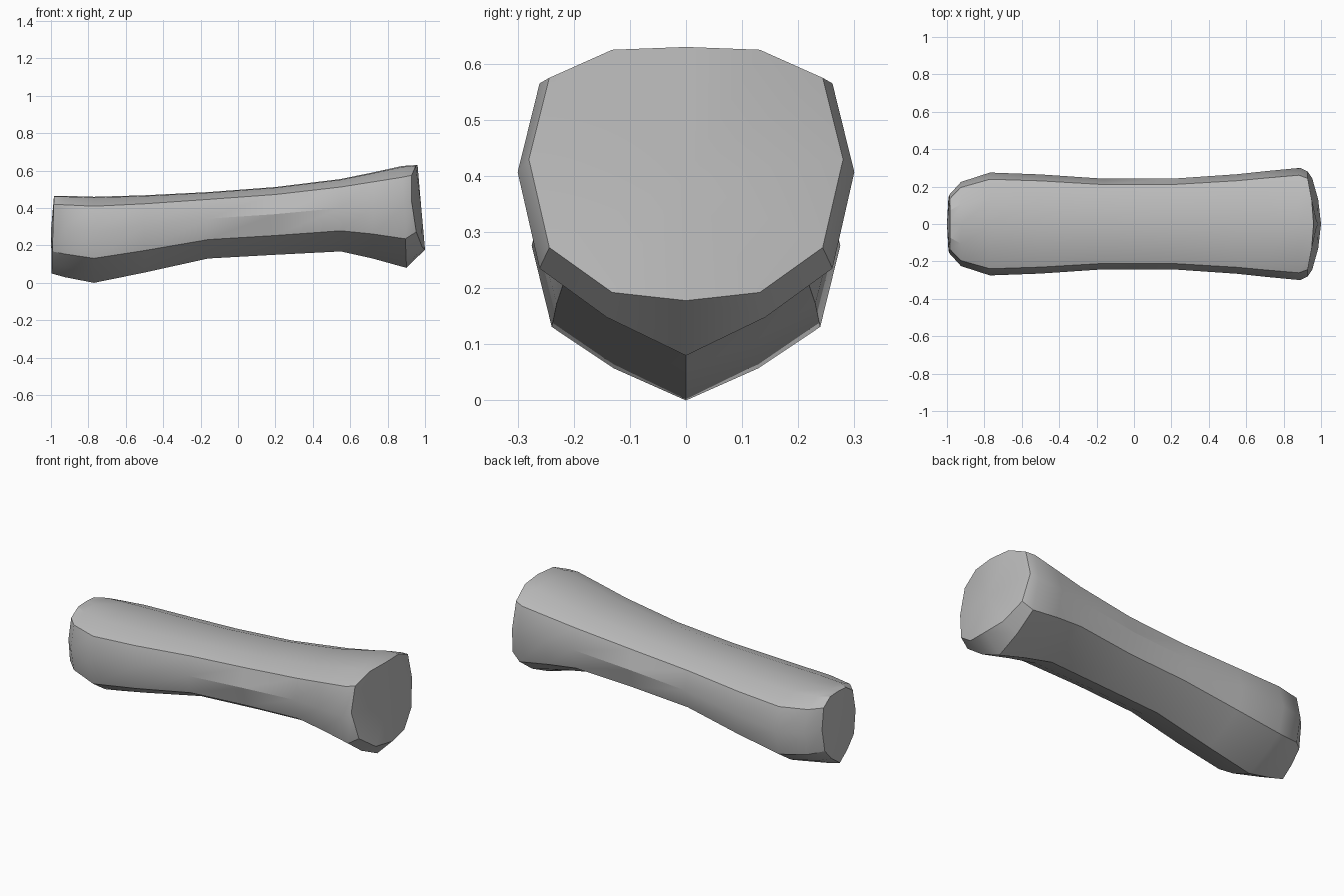
import bpy
import bmesh

if "Cube" in bpy.data.objects:
    bpy.data.objects.remove(bpy.data.objects["Cube"], do_unlink=True)

# Plain grey material
grey = bpy.data.materials.new("plain_grey")
grey.use_nodes = True
colour = (0.5, 0.5, 0.5, 1)
grey.diffuse_color = colour
shader = grey.node_tree.nodes["Principled BSDF"]
shader.inputs["Base Color"].default_value = colour
shader.inputs["Roughness"].default_value = 0.7

# Half cross-section from crown to keel: share of half width, share of height
HALF = [(0, 1), (0.47, 0.99), (0.87, 0.89), (1, 0.6), (0.87, 0.285), (0.47, 0.125), (0, 0)]
SECTION = HALF + [(-w, h) for w, h in HALF[-2:0:-1]]
KEEL = len(HALF) - 1

# Stations along the shaft: x, half width, top, bottom, lean, bow
STATIONS = [
    (-0.99, 0.155, 0.465, 0.05, 0.03, 0),
    (-0.925, 0.225, 0.465, 0.03, 0, 0),
    (-0.77, 0.275, 0.46, 0, 0, 0),
    (-0.5, 0.265, 0.468, 0.055, 0, 0),
    (-0.16, 0.242, 0.485, 0.13, 0, 0),
    (0.2, 0.242, 0.512, 0.15, 0, 0),
    (0.55, 0.266, 0.555, 0.168, 0, 0),
    (0.72, 0.284, 0.59, 0.13, 0, 0),
    (0.89, 0.3, 0.625, 0.08, -0.04, 0),
    (0.98, 0.28, 0.63, 0.13, -0.08, 0.6),
]


def add_ring(bm, x, width, top, bottom, lean, bow):
    """One leaning, bowed cross-section of the shaft."""
    middle = (top + bottom) / 2
    ring = []
    for w, h in SECTION:
        y, z = w * width, bottom + h * (top - bottom)
        ring.append(bm.verts.new((x + lean * (z - middle) - bow * y * y, y, z)))
    return ring


def close_end(bm, ring, centre):
    hub = bm.verts.new(centre)
    for a, b in zip(ring, ring[1:] + ring[:1]):
        bm.faces.new((a, b, hub))


# Waisted shaft with a keeled underside
bm = bmesh.new()
rings = [add_ring(bm, *station) for station in STATIONS]
rings[-1][KEEL].co = (1, 0, 0.178)
for near, far in zip(rings, rings[1:]):
    for i in range(len(near)):
        j = (i + 1) % len(near)
        bm.faces.new((near[i], near[j], far[j], far[i]))

# Narrow end and broad end
close_end(bm, rings[0], (-1, 0, 0.28))
close_end(bm, rings[-1], (0.98, 0, 0.4))
bmesh.ops.recalc_face_normals(bm, faces=bm.faces)

mesh = bpy.data.meshes.new("shaft")
bm.to_mesh(mesh)
bm.free()
mesh.materials.append(grey)
shaft = bpy.data.objects.new("shaft", mesh)
bpy.context.collection.objects.link(shaft)

# Smooth faces with the long ridges kept sharp
bpy.ops.object.select_all(action="DESELECT")
shaft.select_set(True)
bpy.context.view_layer.objects.active = shaft
bpy.ops.object.shade_smooth_by_angle(angle=0.56)
